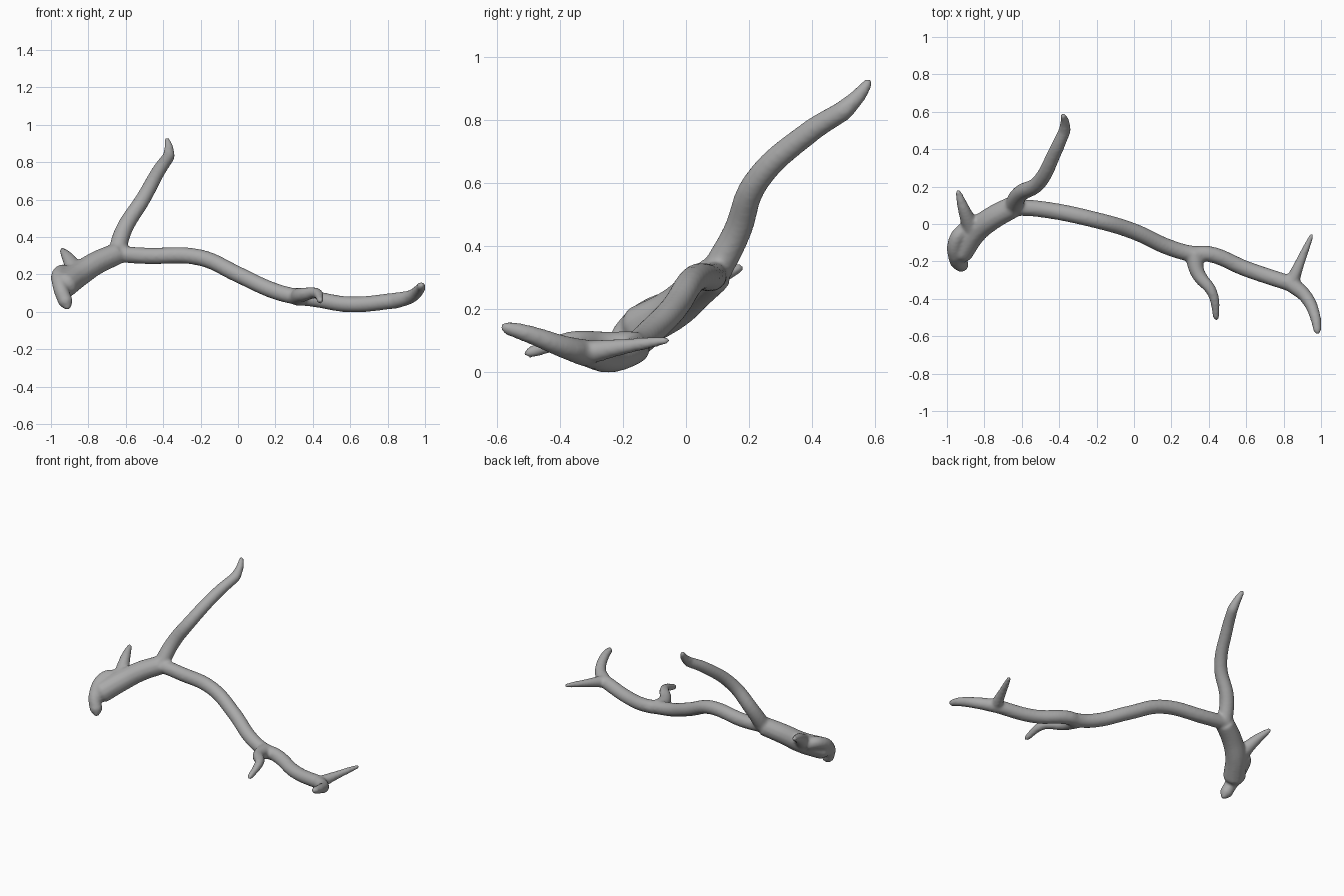
import bpy
from mathutils import Vector

# Remove the default cube
default_cube = bpy.data.objects.get("Cube")
if default_cube:
    bpy.data.objects.remove(default_cube, do_unlink=True)

# Bone material
bone = bpy.data.materials.new("grey_bone")
bone.use_nodes = True
bone_colour = (0.4, 0.4, 0.4, 1)
bone.diffuse_color = bone_colour
bone_shader = bone.node_tree.nodes["Principled BSDF"]
bone_shader.inputs["Base Color"].default_value = bone_colour

# All limbs share one round-bevelled curve
curve = bpy.data.curves.new("antler_paths", "CURVE")
curve.dimensions = "3D"
curve.fill_mode = "FULL"
curve.bevel_depth = 1
curve.bevel_resolution = 4
curve.resolution_u = 6
curve.use_fill_caps = True


def limb(start_radius, end_radius, *points):
    """Add a smooth limb that tapers evenly and ends in a rounded nose."""
    path = [Vector(point) for point in points]
    last = len(path) - 1
    radii = [start_radius + (end_radius - start_radius) * step / last
             for step in range(len(path))]
    # The nose carries the limb on by its own radius
    heading = (path[-1] - path[-2]).normalized()
    path.append(path[-1] + heading * end_radius)
    radii.append(end_radius / 3)
    spline = curve.splines.new("BEZIER")
    spline.bezier_points.add(len(path) - 1)
    for knot, position, radius in zip(spline.bezier_points, path, radii):
        knot.co = position
        knot.radius = radius
        knot.handle_left_type = "AUTO"
        knot.handle_right_type = "AUTO"


# Points where the limbs meet
main_fork = (-.65, .09, .31)
middle_fork = (.32, -.16, .08)
end_fork = (.84, -.32, .06)

# Thick base, running back from the main fork
limb(.06, .07, main_fork, (-.76, .03, .26), (-.85, -.04, .2), (-.93, -.15, .14))

# Ridge that gives the base its tall, flattened end
limb(.04, .04, (-.9, -.02, .21), (-.95, -.08, .21), (-.95, -.19, .13), (-.92, -.22, .05))

# Main beam from fork to fork
limb(.045, .043, main_fork, (-.5, .08, .3), (-.2, .02, .29), (0, -.04, .2),
     (.2, -.13, .11), middle_fork, (.4, -.16, .07), (.6, -.24, .04), end_fork)

# Front and back prongs of the end fork
limb(.044, .022, end_fork, (.92, -.39, .08), (.97, -.5, .12), (.98, -.57, .14))
limb(.04, .012, end_fork, (.89, -.2, .08), (.95, -.06, .1))

# Small tine behind the base
limb(.05, .016, (-.87, -.02, .22), (-.91, .08, .29), (-.94, .17, .33))

# Long rising tine and its kinked tip
kink = (-.37, .5, .83)
limb(.05, .033, main_fork, (-.61, .16, .44), (-.51, .22, .6), (-.42, .39, .76), kink)
limb(.033, .016, kink, (-.37, .55, .88), (-.38, .58, .92))

# Hooked middle tine
limb(.05, .018, middle_fork, (.34, -.26, .09), (.42, -.37, .1), (.44, -.5, .06))

# Turn the limbs into one mesh
paths = bpy.data.objects.new("antler_paths", curve)
bpy.context.collection.objects.link(paths)
depsgraph = bpy.context.evaluated_depsgraph_get()
mesh = bpy.data.meshes.new_from_object(paths.evaluated_get(depsgraph))
bpy.data.objects.remove(paths, do_unlink=True)
mesh.materials.clear()
mesh.materials.append(bone)
antler = bpy.data.objects.new("antler", mesh)
bpy.context.collection.objects.link(antler)

# Fuse the limbs and soften the joints
fuse = antler.modifiers.new("fuse", "REMESH")
fuse.mode = "VOXEL"
fuse.voxel_size = 0.009
fuse.use_smooth_shade = True
soften = antler.modifiers.new("soften", "SMOOTH")
soften.factor = 0.5
soften.iterations = 8
